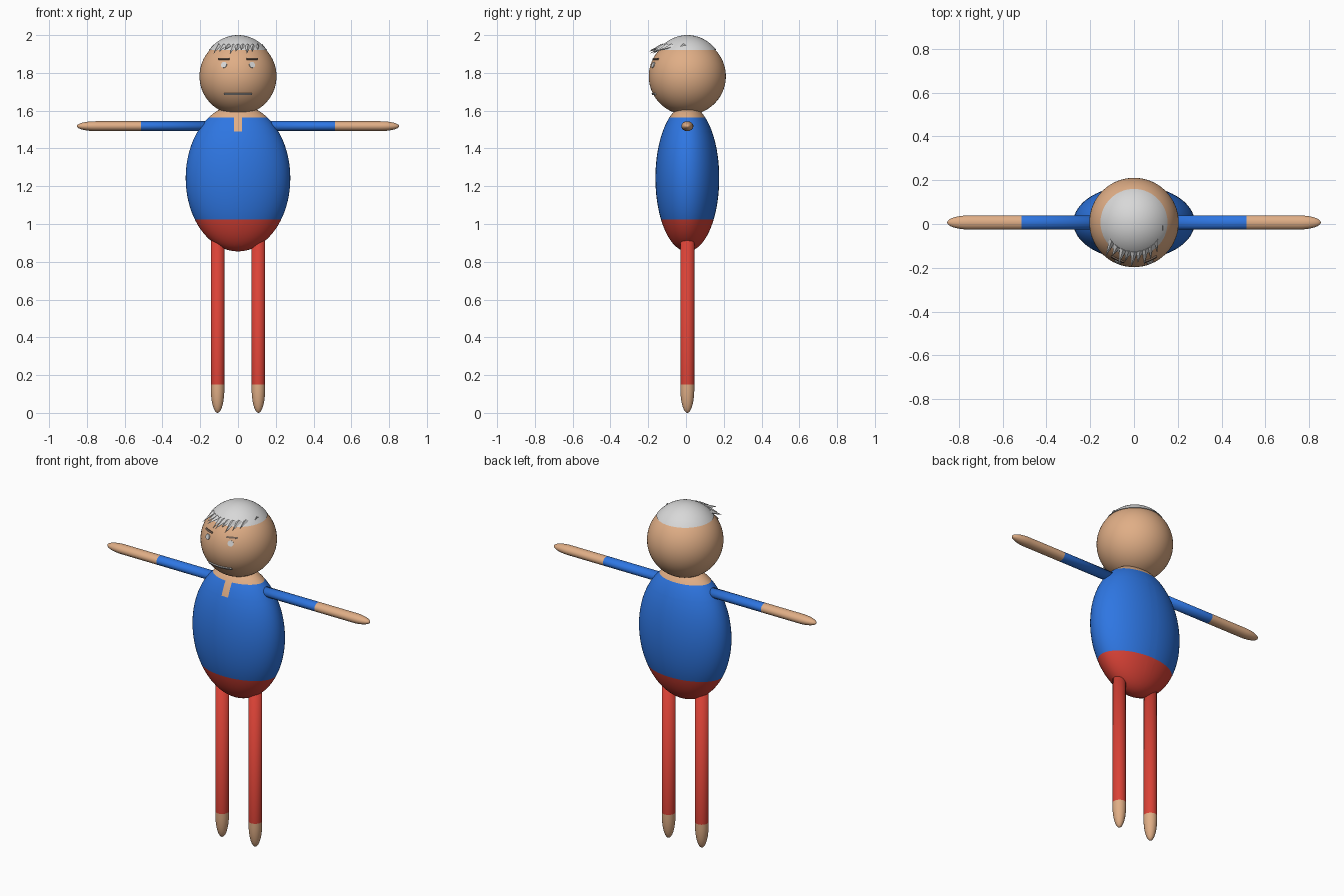
import bpy, bmesh, math
from mathutils import Vector, Matrix

if "Cube" in bpy.data.objects:
    bpy.data.objects.remove(bpy.data.objects["Cube"])

CY = 0.007                       # body centre line in y
HEAD = Vector((0, CY, 1.782))
R = 0.204


def srgb(name, r, g, b):
    m = bpy.data.materials.new(name)
    lin = [((c / 255 + 0.055) / 1.055) ** 2.4 for c in (r, g, b)]
    m.diffuse_color = (*lin, 1)
    m.use_nodes = True
    m.node_tree.nodes["Principled BSDF"].inputs["Base Color"].default_value = m.diffuse_color
    return m


skin = srgb("skin", 224, 174, 134)
blue = srgb("blue shirt", 46, 118, 226)
red = srgb("red trousers", 218, 66, 54)
grey = srgb("light grey", 216, 216, 216)
brown = srgb("brow grey brown", 120, 100, 86)
mid = srgb("mouth grey", 176, 172, 170)


def finish(name, bm, mats, rule=None, smooth=True, mirror=False):
    """Turn a bmesh into an object, colouring faces by a rule on their centre."""
    bmesh.ops.recalc_face_normals(bm, faces=bm.faces)
    for f in bm.faces:
        f.smooth = smooth
        if rule:
            f.material_index = rule(f.calc_center_median())
    me = bpy.data.meshes.new(name)
    bm.to_mesh(me)
    bm.free()
    ob = bpy.data.objects.new(name, me)
    bpy.context.collection.objects.link(ob)
    for m in mats:
        me.materials.append(m)
    if mirror:
        ob.modifiers.new("Mirror", 'MIRROR')
    return ob


def ellipsoid(centre, size, u=64, v=40):
    bm = bmesh.new()
    bmesh.ops.create_uvsphere(bm, u_segments=u, v_segments=v, radius=1)
    bmesh.ops.transform(bm, verts=bm.verts,
                        matrix=Matrix.Translation(centre) @ Matrix.Diagonal((*size, 1)))
    return bm


def cut(bm, co, no, clear=False):
    bmesh.ops.bisect_plane(bm, geom=bm.verts[:] + bm.edges[:] + bm.faces[:],
                           plane_co=co, plane_no=no, clear_inner=clear)


def limb(start, seam, end, tip, place, n=32):
    """Rod from start to a rounded tip at end, with an edge loop at the colour seam."""
    prof = [(start, 1), (seam, 1)]
    s = 1 if end > start else -1
    for i in range(12):
        a = i / 12 * math.pi / 2
        prof.append((end - s * tip * (1 - math.sin(a)), math.cos(a)))
    bm = bmesh.new()
    rings = [[bm.verts.new(place(t, r * math.cos(2 * math.pi * k / n), r * math.sin(2 * math.pi * k / n)))
              for k in range(n)] for t, r in prof]
    for a, b in zip(rings, rings[1:]):
        for k in range(n):
            bm.faces.new((a[k], a[(k + 1) % n], b[(k + 1) % n], b[k]))
    apex = bm.verts.new(place(end, 0, 0))
    for k in range(n):
        bm.faces.new((rings[-1][k], rings[-1][(k + 1) % n], apex))
    bm.faces.new(rings[0])
    return bm


# torso: trousers below, shirt, bare neck and front collar slit
bm = ellipsoid((0, CY, 1.243), (0.277, 0.169, 0.388))
for z in (1.025, 1.49, 1.565):
    cut(bm, (0, 0, z), (0, 0, 1))
for x in (-0.021, 0.021):
    cut(bm, (x, 0, 0), (1, 0, 0))


def torso_rule(c):
    if c.z < 1.025:
        return 2
    slit = abs(c.x) < 0.021 and c.y < CY and c.z > 1.49
    return 0 if c.z > 1.565 or slit else 1


finish("torso", bm, [skin, blue, red], torso_rule)

# arms with sleeves, legs with bare feet
bm = limb(0.1, 0.514, 0.853, 0.1, lambda t, a, b: (t, CY + 0.032 * a, 1.518 + 0.026 * b))
finish("arms", bm, [skin, blue], lambda c: int(c.x < 0.514), mirror=True)
bm = limb(1.0, 0.15, 0.0, 0.13, lambda t, a, b: (0.108 + 0.036 * a, CY + 0.037 * b, t))
finish("legs", bm, [skin, red], lambda c: int(c.z > 0.15), mirror=True)

# head
finish("head", ellipsoid(HEAD, (R, R, R)), [skin])

# hair cap with a flat rim
bm = ellipsoid(HEAD, (0.2, 0.2, 0.218))
cut(bm, (0, 0, 1.922), (0, 0, 1), clear=True)
bmesh.ops.holes_fill(bm, edges=[e for e in bm.edges if e.is_boundary], sides=0)
cap = finish("hair_cap", bm, [grey])
bpy.context.view_layer.objects.active = cap
cap.select_set(True)
bpy.ops.object.shade_smooth_by_angle(angle=math.radians(40))

# fringe: flat pointed locks fanned over the forehead
bm = bmesh.new()
N = 10
for i in range(N):
    x = -0.13 + 0.265 * i / (N - 1)
    reach = 0.205 - 0.02 * (i % 2) - (0.03 if i > 7 else 0)
    y = -math.sqrt(max(reach ** 2 - x ** 2, 0.0049))
    tip = Vector((x, CY + y, 1.902 + 0.01 * (i % 3)))
    bx = x * 0.88 + 0.012
    by = CY - math.sqrt(0.132 ** 2 - bx ** 2)
    side = Vector((-by, bx, 0)).normalized() * 0.017
    base = Vector((bx, by, 1.943))
    up = Vector((0, -0.004, 0.012))
    ring = [bm.verts.new(base + d) for d in (side, up, -side, -up)]
    point = bm.verts.new(tip)
    for k in range(4):
        bm.faces.new((ring[k], ring[(k + 1) % 4], point))
    bm.faces.new(ring)
finish("fringe", bm, [grey], smooth=False)


# thin strips that follow the face
def strip(name, x0, x1, z, h, mat, mirror=False):
    bm = bmesh.new()
    cols = []
    for i in range(13):
        x = x0 + (x1 - x0) * i / 12
        cols.append([bm.verts.new((x, CY - math.sqrt((R + 0.003) ** 2 - x * x - (zz - HEAD.z) ** 2), zz))
                     for zz in (z - h / 2, z + h / 2)])
    for a, b in zip(cols, cols[1:]):
        bm.faces.new((a[0], b[0], b[1], a[1]))
    ob = finish(name, bm, [mat], smooth=False, mirror=mirror)
    sol = ob.modifiers.new("Thickness", 'SOLIDIFY')
    sol.thickness = 0.008
    sol.offset = 0


strip("eyebrows", 0.046, 0.103, 1.873, 0.009, brown, True)
strip("mouth", -0.074, 0.074, 1.688, 0.009, mid)

# eyes: thin discs on the face
d = Vector((0.074, 0, 0.06))
d.y = -math.sqrt(R * R - d.length_squared)
bm = bmesh.new()
bmesh.ops.create_cone(bm, cap_ends=True, segments=24, radius1=0.016, radius2=0.016, depth=0.008,
                      matrix=Matrix.Translation(HEAD + d) @ d.to_track_quat('Z', 'Y').to_matrix().to_4x4())
finish("eyes", bm, [grey], smooth=False, mirror=True)
